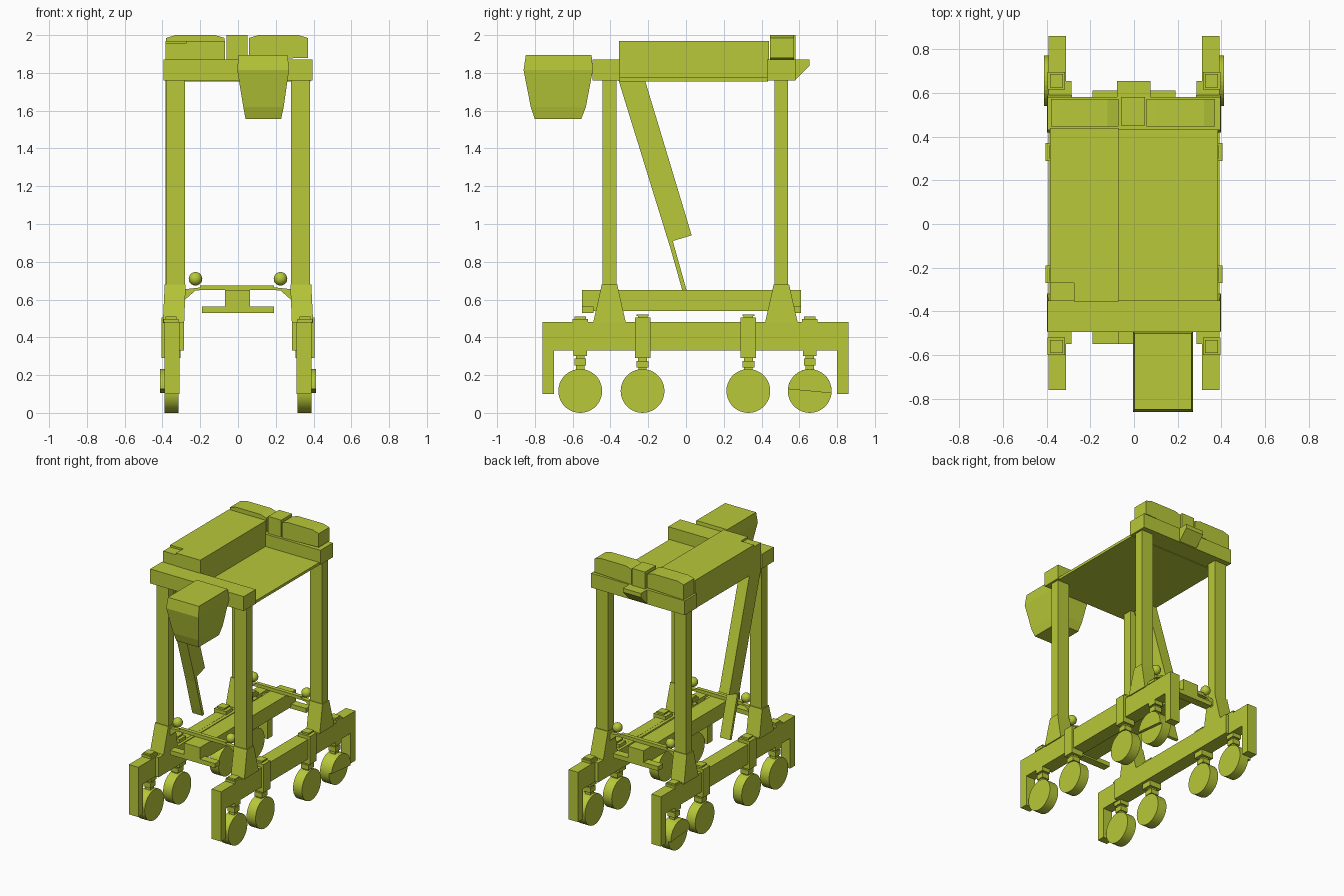
import bpy, bmesh, math

if "Cube" in bpy.data.objects:
    bpy.data.objects.remove(bpy.data.objects["Cube"])

lime = bpy.data.materials.new("lime_paint")
lime.diffuse_color = (0.48, 0.58, 0.04, 1)
lime.use_nodes = True
lime.node_tree.nodes["Principled BSDF"].inputs["Base Color"].default_value = lime.diffuse_color


def finish(name, bm):
    bmesh.ops.recalc_face_normals(bm, faces=bm.faces)
    me = bpy.data.meshes.new(name)
    bm.to_mesh(me)
    bm.free()
    ob = bpy.data.objects.new(name, me)
    ob.data.materials.append(lime)
    bpy.context.collection.objects.link(ob)
    return ob


def loft(name, rings):
    """Skin between equal-length closed rings of points and cap the ends."""
    bm = bmesh.new()
    vs = [[bm.verts.new(p) for p in r] for r in rings]
    n = len(vs[0])
    for a, b in zip(vs, vs[1:]):
        for i in range(n):
            bm.faces.new((a[i], a[(i + 1) % n], b[(i + 1) % n], b[i]))
    bm.faces.new(vs[0])
    bm.faces.new(vs[-1])
    return finish(name, bm)


def rect(x0, x1, y0, y1, z):
    return [(x0, y0, z), (x1, y0, z), (x1, y1, z), (x0, y1, z)]


def box(name, x0, x1, y0, y1, z0, z1):
    return loft(name, [rect(x0, x1, y0, y1, z0), rect(x0, x1, y0, y1, z1)])


def extrude_x(name, x0, x1, prof):
    return loft(name, [[(x, y, z) for y, z in prof] for x in (x0, x1)])


def extrude_y(name, y0, y1, prof):
    return loft(name, [[(x, y, z) for x, z in prof] for y in (y0, y1)])


def smooth(ob):
    bpy.ops.object.select_all(action='DESELECT')
    ob.select_set(True)
    bpy.context.view_layer.objects.active = ob
    bpy.ops.object.shade_smooth_by_angle()


def mirror(ob):
    ob.modifiers.new("mirror", 'MIRROR')
    return ob


def arc(cy, cz, r, a0, a1, n):
    return [(cy + r * math.cos(a0 + (a1 - a0) * i / n),
             cz + r * math.sin(a0 + (a1 - a0) * i / n)) for i in range(n)]


# Side beams: portal-shaped sill with drop ends, thicker between the outer wheels
mirror(extrude_x("side_sill", 0.31, 0.39, [
    (-0.76, 0.10), (-0.70, 0.10), (-0.70, 0.33), (0.80, 0.33),
    (0.80, 0.10), (0.86, 0.10), (0.86, 0.48), (-0.76, 0.48)]))
mirror(box("inner_sill", 0.285, 0.312, -0.55, 0.655, 0.33, 0.479))

# Wheels with steering columns
for i, y in enumerate((-0.56, -0.23, 0.33, 0.655)):
    wheel = mirror(extrude_x(f"wheel_{i}", 0.315, 0.39,
                             arc(y, 0.116, 0.116, 0, 2 * math.pi, 36)))
    smooth(wheel)
    if i in (0, 3):
        levels = [(0.22, 0.25, 0.022), (0.25, 0.288, 0.03), (0.288, 0.30, 0.022),
                  (0.30, 0.331, 0.035), (0.478, 0.498, 0.04), (0.498, 0.51, 0.03)]
    else:
        levels = [(0.22, 0.24, 0.022), (0.24, 0.275, 0.032), (0.275, 0.29, 0.024),
                  (0.29, 0.505, 0.041), (0.505, 0.512, 0.025), (0.512, 0.522, 0.032)]
    for z0, z1, h in levels:
        wide = 0.05 if z1 == 0.505 else h
        mirror(box(f"steering_column_{i}", 0.355 - wide, 0.355 + wide, y - h, y + h, z0, z1))
# Half-round guard outside the rearmost wheels
mirror(extrude_x("wheel_guard", 0.385, 0.412,
                 arc(0.655, 0.116, 0.116, -0.1, math.pi + 0.1, 18)))

# Legs with flared feet
for n, y in (("front", -0.405), ("rear", 0.505)):
    mirror(box(n + "_leg", 0.28, 0.38, y - 0.036, y + 0.036, 0.66, 1.77))
    mirror(loft(n + "_leg_foot", [
        rect(0.285, 0.398, y - 0.087, y + 0.087, 0.475),
        rect(0.277, 0.388, y - 0.041, y + 0.041, 0.68)]))
    # Tie rod with brackets and ball ends
    box(n + "_tie_bar", -0.20, 0.19, y - 0.015, y + 0.015, 0.65, 0.675)
    mirror(extrude_y(n + "_tie_bracket", y - 0.015, y + 0.015, [
        (0.28, 0.60), (0.28, 0.655), (0.19, 0.665), (0.19, 0.65), (0.225, 0.648)]))
    bm = bmesh.new()
    bmesh.ops.create_uvsphere(bm, u_segments=16, v_segments=10, radius=0.036)
    bmesh.ops.translate(bm, verts=bm.verts, vec=(0.225, y, 0.71))
    smooth(mirror(finish(n + "_ball", bm)))

# Spreader: long central beam with crossbars at both ends
box("spreader_beam", -0.07, 0.063, -0.55, 0.61, 0.54, 0.65)
for n, y in (("front", -0.55), ("rear", 0.55)):
    box(n + "_spreader_bar", -0.19, 0.19, y, y + 0.06, 0.528, 0.562)

# Sloping stairway on the left side
extrude_x("stairway", -0.385, -0.30, [
    (-0.36, 1.77), (-0.22, 1.77), (0.03, 0.94), (-0.07, 0.91), (0.0, 0.66),
    (0.02, 0.59), (0.0, 0.585), (-0.02, 0.65), (-0.082, 0.87)])

# Top frame
box("front_top_beam", -0.395, 0.395, -0.495, -0.35, 1.76, 1.87)
box("rear_top_beam", -0.395, 0.395, 0.43, 0.58, 1.76, 1.87)
box("top_deck", -0.385, 0.385, -0.352, 0.435, 1.755, 1.775)
extrude_x("rear_ledge", -0.077, 0.075, [
    (0.57, 1.765), (0.582, 1.765), (0.655, 1.84), (0.655, 1.87), (0.57, 1.87)])

# Machinery housing on the left half of the deck, with a notched front corner
loft("machinery_housing", [[(x, y, z) for x, y in (
    (-0.275, -0.355), (-0.07, -0.355), (-0.07, 0.44), (-0.385, 0.44),
    (-0.385, -0.27), (-0.275, -0.27))] for z in (1.77, 1.97)])
box("corner_cabinet", -0.385, -0.275, -0.352, -0.27, 1.77, 1.955)

# Hoist housings above the rear beam, and the gearbox between them
for n, x0, x1 in (("left", -0.38, -0.072), ("right", 0.058, 0.37)):
    prof = [(x0, 1.87), (x1, 1.88), (x1, 1.985), (x1 - 0.05, 2.0),
            (x0 + 0.05, 2.0), (x0, 1.985)]
    extrude_y(n + "_hoist_housing", 0.445, 0.572, prof)
box("hoist_gearbox", -0.06, 0.05, 0.45, 0.58, 1.865, 2.0)

# Tapered driver cabin hanging off the front beam
loft("cabin", [
    rect(0.04, 0.228, -0.80, -0.555, 1.555),
    rect(0.028, 0.242, -0.822, -0.53, 1.62),
    rect(-0.004, 0.27, -0.86, -0.493, 1.815),
    rect(0.002, 0.263, -0.848, -0.50, 1.895)])
